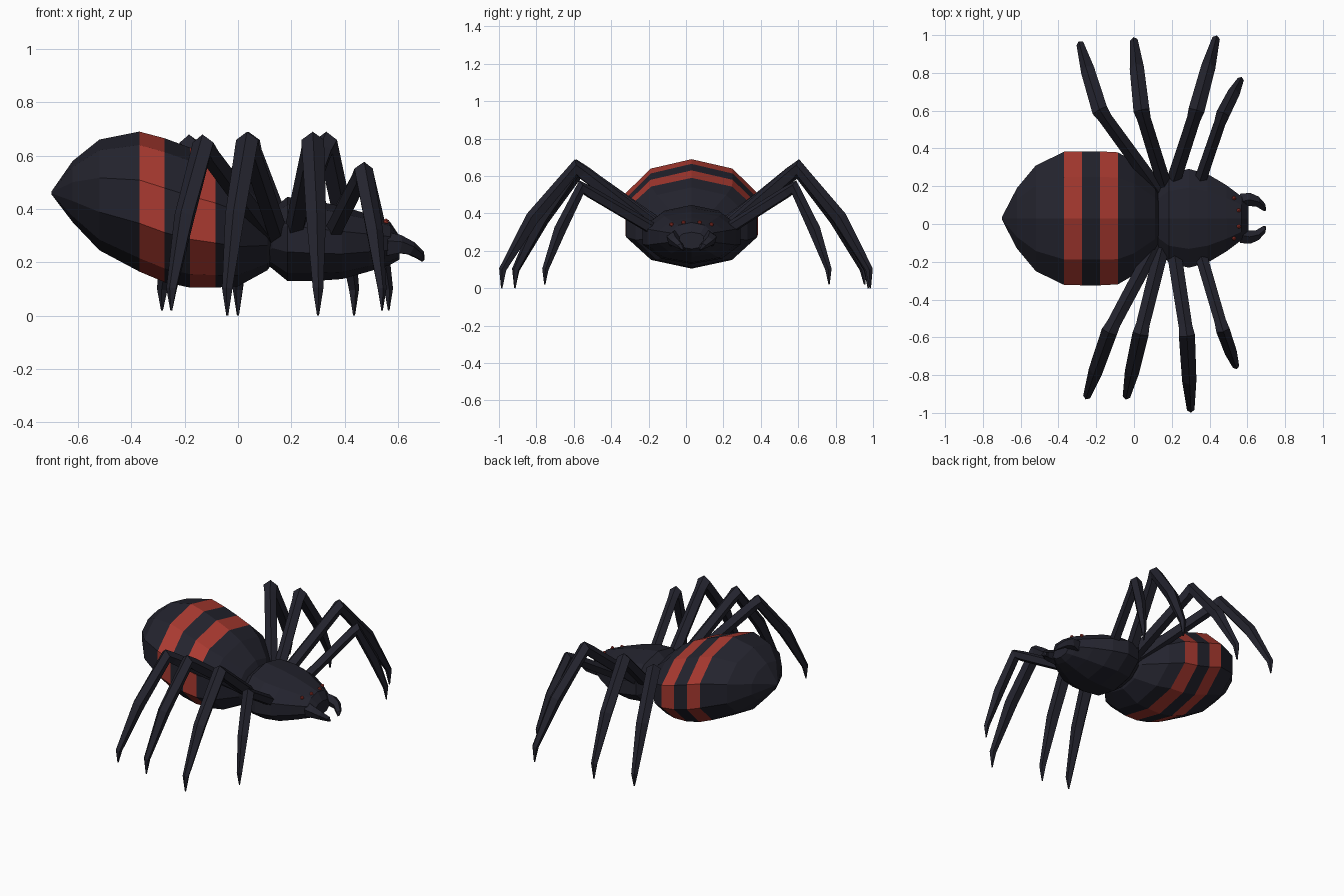
import bpy
import math
from mathutils import Vector

cube = bpy.data.objects.get("Cube")
if cube:
    bpy.data.objects.remove(cube, do_unlink=True)

MID = 0.03  # y of the body axis


def material(name, rgb):
    m = bpy.data.materials.new(name)
    m.use_nodes = True
    m.diffuse_color = (*rgb, 1)
    m.node_tree.nodes["Principled BSDF"].inputs["Base Color"].default_value = (*rgb, 1)
    return m


black = material("blue black", (0.017, 0.017, 0.027))
red = material("brick red", (0.40, 0.042, 0.03))


def loft(name, rings, mats):
    """Skin a list of equal point rings and close both ends."""
    n = len(rings[0])
    verts = [p for ring in rings for p in ring]
    faces = []
    for r in range(len(rings) - 1):
        for i in range(n):
            a, b = r * n + i, r * n + (i + 1) % n
            faces.append((a, b, b + n, a + n))
    faces.append(tuple(reversed(range(n))))
    faces.append(tuple(range(len(verts) - n, len(verts))))
    mesh = bpy.data.meshes.new(name)
    mesh.from_pydata(verts, [], faces)
    for m in mats:
        mesh.materials.append(m)
    obj = bpy.data.objects.new(name, mesh)
    bpy.context.collection.objects.link(obj)
    return obj


def body(name, stations, mats, sides=10):
    """Stations are x, bottom z, top z, half width."""
    rings = []
    for x, low, high, half in stations:
        ring = []
        for i in range(sides):
            t = math.tau * i / sides
            ring.append((x, MID - half * 1.05 * math.sin(t),
                         (low + high) / 2 + (high - low) / 2 * math.cos(t)))
        rings.append(ring)
    return loft(name, rings, mats)


def limb(name, points, radii, sides=5):
    """Tapered tube whose rings stay square to a bent path."""
    pts = [Vector(p) for p in points]
    span = pts[-1] - pts[0]
    side = Vector((-span.y, span.x, 0)).normalized()
    rings = []
    for k, (p, r) in enumerate(zip(pts, radii)):
        before = (p - pts[max(k - 1, 0)]).normalized()
        after = (pts[min(k + 1, len(pts) - 1)] - p).normalized()
        up = (before + after).normalized().cross(side).normalized()
        rings.append([p + r * (math.cos(a) * side + math.sin(a) * up)
                      for a in (math.tau * (i + 0.25) / sides for i in range(sides))])
    return loft(name, rings, [black])


# Abdomen with two red bands
abdomen = body("abdomen", [
    (-0.70, 0.455, 0.465, 0.005), (-0.62, 0.35, 0.58, 0.16),
    (-0.52, 0.245, 0.66, 0.28), (-0.37, 0.165, 0.69, 0.353),
    (-0.275, 0.125, 0.665, 0.355), (-0.18, 0.105, 0.63, 0.355),
    (-0.085, 0.105, 0.59, 0.35), (0.0, 0.11, 0.54, 0.30),
    (0.11, 0.17, 0.44, 0.18), (0.16, 0.24, 0.34, 0.07)], [black, red])
for f in abdomen.data.polygons:
    if -0.37 < f.center.x < -0.275 or -0.18 < f.center.x < -0.085:
        f.material_index = 1

# Head and thorax
body("head_thorax", [
    (0.10, 0.20, 0.31, 0.10), (0.13, 0.175, 0.40, 0.17),
    (0.185, 0.13, 0.445, 0.235), (0.29, 0.13, 0.43, 0.262),
    (0.39, 0.137, 0.41, 0.235), (0.49, 0.165, 0.38, 0.175),
    (0.57, 0.19, 0.352, 0.115), (0.605, 0.21, 0.30, 0.075)], [black])

# Eyes
for x, off in ((0.555, 0.043), (0.53, 0.107)):
    for s in (-1, 1):
        z = 0.352 if off < 0.1 else 0.342
        bpy.ops.mesh.primitive_ico_sphere_add(
            subdivisions=1, radius=0.012, location=(x, MID + s * off, z))
        eye = bpy.context.object
        eye.name = "eye"
        eye.data.materials.append(red)

# Fangs
for s, word in ((1, "left"), (-1, "right")):
    limb(word + "_fang",
         [(0.55, MID + s * 0.085, 0.265), (0.605, MID + s * 0.10, 0.265),
          (0.65, MID + s * 0.09, 0.25), (0.685, MID + s * 0.06, 0.225),
          (0.694, MID + s * 0.045, 0.205)],
         [0.05, 0.038, 0.028, 0.02, 0.006])

# Legs: hip xy, knee xyz, foot xyz
legs = [
    ("left_rear_leg", (0.14, 0.16), (-0.18, 0.60, 0.635), (-0.285, 0.955, 0.02)),
    ("left_mid_rear_leg", (0.17, 0.18), (0.04, 0.60, 0.645), (0.0, 0.975, 0.0)),
    ("left_mid_front_leg", (0.20, 0.20), (0.33, 0.60, 0.645), (0.435, 0.985, 0.0)),
    ("left_front_leg", (0.34, 0.20), (0.47, 0.58, 0.54), (0.565, 0.765, 0.02)),
    ("right_rear_leg", (0.12, -0.10), (-0.13, -0.57, 0.635), (-0.25, -0.915, 0.02)),
    ("right_mid_rear_leg", (0.15, -0.12), (0.035, -0.58, 0.645), (-0.04, -0.915, 0.0)),
    ("right_mid_front_leg", (0.21, -0.14), (0.28, -0.59, 0.645), (0.30, -0.985, 0.0)),
    ("right_front_leg", (0.35, -0.15), (0.47, -0.56, 0.54), (0.54, -0.755, 0.02)),
]
for name, hip, knee, foot in legs:
    hip, knee, foot = Vector((*hip, 0.30)), Vector(knee), Vector(foot)
    shin = knee.lerp(foot, 0.58)
    shin.z = knee.z * 0.58
    ankle = knee.lerp(foot, 0.985)
    ankle.z = 0.10
    out = (knee - hip).normalized()
    thin = 0.85 if "front" in name and "mid" not in name else 1.0
    limb(name, [hip, knee - out * 0.05, knee, shin, ankle, foot],
         [r * thin for r in (0.04, 0.038, 0.045, 0.04, 0.021, 0.004)])
